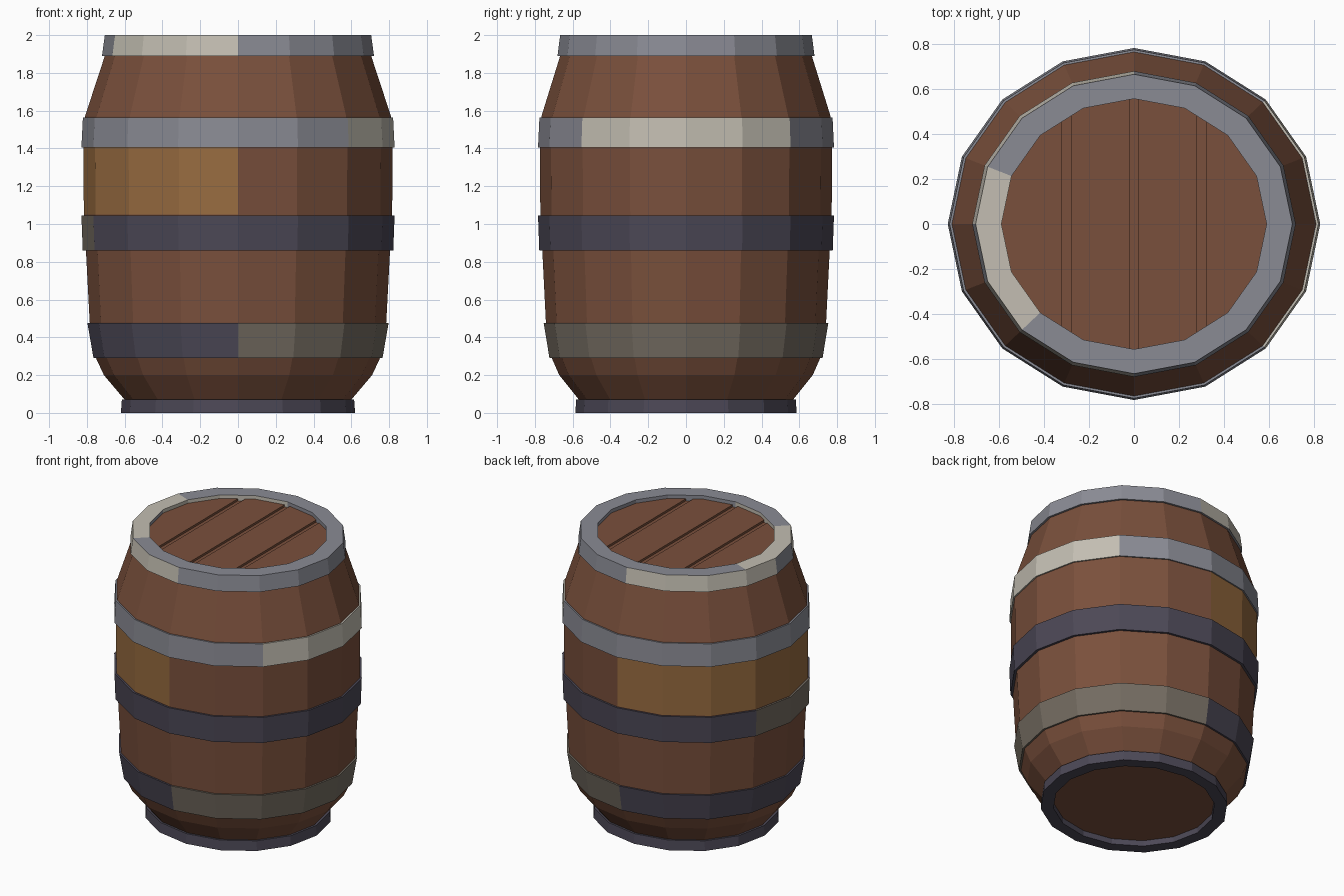
import bpy, bmesh, math
from mathutils import Vector

if "Cube" in bpy.data.objects:
    bpy.data.objects.remove(bpy.data.objects["Cube"])

SIDES = 16
Y_SCALE = 0.945          # the barrel is slightly oval


def material(name, r, g, b):
    def lin(c):
        c /= 255
        return c / 12.92 if c <= 0.04045 else ((c + 0.055) / 1.055) ** 2.4
    m = bpy.data.materials.new(name)
    m.diffuse_color = (lin(r), lin(g), lin(b), 1)
    m.use_nodes = True
    m.node_tree.nodes["Principled BSDF"].inputs["Base Color"].default_value = m.diffuse_color
    return m


WOOD = material("brown wood", 122, 80, 60)
GOLD = material("golden wood", 152, 108, 64)
GREY = material("grey metal", 138, 139, 148)
LIGHT = material("light metal", 195, 190, 178)
DARK = material("dark metal", 76, 72, 86)
TAUPE = material("worn metal", 116, 108, 97)


def finish(name, bm, mats):
    bmesh.ops.recalc_face_normals(bm, faces=bm.faces)
    me = bpy.data.meshes.new(name)
    bm.to_mesh(me)
    bm.free()
    for m in mats:
        me.materials.append(m)
    ob = bpy.data.objects.new(name, me)
    bpy.context.collection.objects.link(ob)
    return ob


def lathe(name, profile, mats, closed, rule=None):
    """Spin (radius, z) points; rule(angle, centre, normal) -> True for second colour."""
    bm = bmesh.new()
    rings = []
    for r, z in profile:
        rings.append([bm.verts.new((r * math.cos(a), r * math.sin(a) * Y_SCALE, z))
                      for a in (2 * math.pi * i / SIDES for i in range(SIDES))])
    n = len(rings)
    for k in range(n if closed else n - 1):
        lo, hi = rings[k], rings[(k + 1) % n]
        for i in range(SIDES):
            j = (i + 1) % SIDES
            f = bm.faces.new((lo[i], lo[j], hi[j], hi[i]))
            f.normal_update()
            angle = (i + 0.5) * 360 / SIDES
            if rule and rule(angle, f.calc_center_median(), f.normal):
                f.material_index = 1
    if not closed:
        bm.faces.new(rings[0][::-1])
        bm.faces.new(rings[-1])
    return finish(name, bm, mats)


def hoop(name, z0, z1, r0, r1, inner0, inner1, mats, rule=None):
    lathe(name, [(r0, z0), (r1, z1), (inner1, z1), (inner0, z0)], mats, True, rule)


# Staved body, with a golden repaired band on the left half
lathe("barrel_body",
      [(0.58, 0.04), (0.60, 0.07), (0.71, 0.20), (0.752, 0.29), (0.785, 0.48),
       (0.805, 0.86), (0.816, 1.05), (0.819, 1.41), (0.810, 1.57),
       (0.705, 1.89), (0.68, 1.96)],
      [WOOD, GOLD], False,
      lambda a, c, n: 90 < a < 270 and 1.05 < c.z < 1.41)


# Metal hoops, from bottom to top
def top_patch(a, c, n):
    if abs(n.z) > 0.8:
        return 157.5 < a < 225
    return 90 < a < 180 or 202.5 < a < 270


hoop("foot_hoop", 0, 0.07, 0.62, 0.615, 0.535, 0.535, [DARK])
hoop("lower_hoop", 0.29, 0.475, 0.765, 0.797, 0.74, 0.77, [DARK, TAUPE],
     lambda a, c, n: a < 90 or a > 270)
hoop("middle_hoop", 0.86, 1.045, 0.822, 0.829, 0.79, 0.80, [DARK, TAUPE],
     lambda a, c, n: 157.5 < a < 202.5)
hoop("upper_hoop", 1.405, 1.565, 0.829, 0.821, 0.80, 0.79, [GREY, LIGHT],
     lambda a, c, n: a < 45 or a > 315)
hoop("top_hoop", 1.89, 2.0, 0.72, 0.705, 0.59, 0.59, [GREY, LIGHT], top_patch)

# Lid planks, separated by shallow grooves running front to back
GAP = 0.02
edges = [-0.7, -0.3, 0.0, 0.3, 0.7]
for k in range(4):
    bm = bmesh.new()
    bmesh.ops.create_cone(bm, cap_ends=True, segments=SIDES, radius1=0.592,
                          radius2=0.592, depth=0.03)
    for v in bm.verts:
        a = round(math.atan2(v.co.y, v.co.x) / (math.pi / 8)) * math.pi / 8
        v.co = Vector((0.592 * math.cos(a), 0.592 * math.sin(a) * Y_SCALE, v.co.z + 1.96))
    for x, nx in ((edges[k] + GAP, -1), (edges[k + 1] - GAP, 1)):
        bmesh.ops.bisect_plane(bm, geom=bm.verts[:] + bm.edges[:] + bm.faces[:],
                               plane_co=(x, 0, 0), plane_no=(nx, 0, 0), clear_outer=True)
        bmesh.ops.holes_fill(bm, edges=[e for e in bm.edges if e.is_boundary])
    finish(f"lid_plank_{k + 1}", bm, [WOOD])
